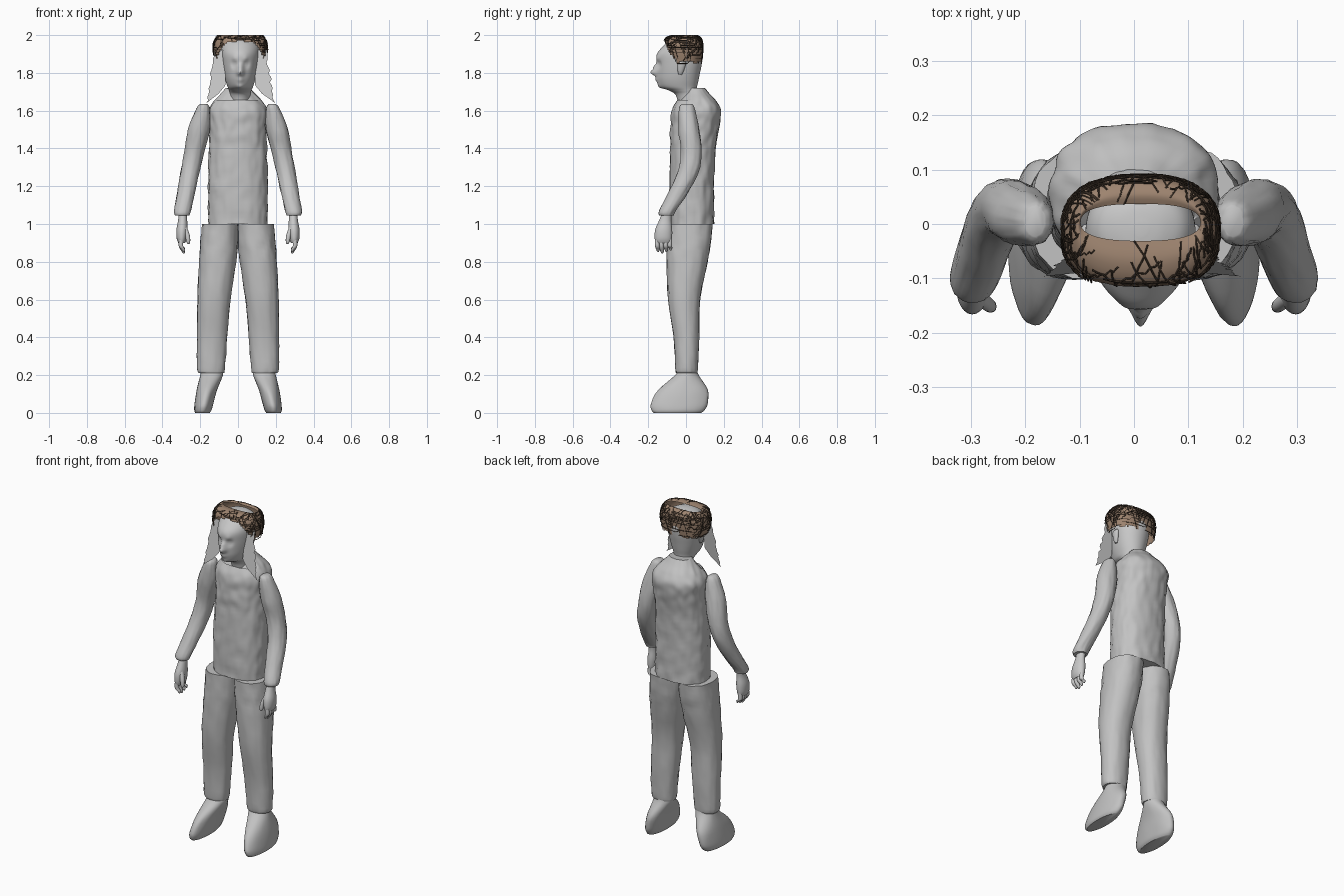
import bpy, bmesh, math, random
from mathutils import Vector, noise

random.seed(4)
cube = bpy.data.objects.get("Cube")
if cube:
    bpy.data.objects.remove(cube, do_unlink=True)


def material(name, red, green, blue):
    mat = bpy.data.materials.new(name)
    mat.use_nodes = True
    mat.diffuse_color = (red, green, blue, 1)
    shader = next(n for n in mat.node_tree.nodes if n.type == "BSDF_PRINCIPLED")
    shader.inputs["Base Color"].default_value = (red, green, blue, 1)
    shader.inputs["Roughness"].default_value = 0.8
    return mat


CLOTH = material("grey_cloth", 0.54, 0.54, 0.54)
SKIN = material("pale_grey_skin", 0.58, 0.58, 0.58)
VEIL = material("light_grey_veil", 0.6, 0.6, 0.6)
HAIR = material("brown_hair", 0.34, 0.23, 0.16)
STRAND = material("dark_brown_strands", 0.045, 0.03, 0.02)


def add_object(name, bm, mat, smooth=True):
    mesh = bpy.data.meshes.new(name)
    bm.to_mesh(mesh)
    bm.free()
    mesh.materials.append(mat)
    obj = bpy.data.objects.new(name, mesh)
    bpy.context.collection.objects.link(obj)
    if smooth:
        for other in bpy.context.view_layer.objects:
            other.select_set(False)
        obj.select_set(True)
        bpy.context.view_layer.objects.active = obj
        bpy.ops.object.shade_smooth_by_angle(angle=math.radians(50))
    return obj


def spline(rows, steps):
    """Smoothly fill in extra sections between the given ones."""
    rows = [Vector(r) for r in rows]
    padded = [rows[0]] + rows + [rows[-1]]
    result = []
    for a, b, c, d in zip(padded, padded[1:], padded[2:], padded[3:]):
        for k in range(steps):
            t = k / steps
            result.append(b + (c - a) * (t / 2) + (a * 2 - b * 5 + c * 4 - d) * (t * t / 2)
                          + (b * 3 - a - c * 3 + d) * (t ** 3 / 2))
    return result + [rows[-1]]


def oval(angle, power):
    c, s = math.cos(angle), math.sin(angle)
    return (math.copysign(abs(c) ** (2 / power), c), math.copysign(abs(s) ** (2 / power), s))


def loft(rows, side=1, sides=40, steps=4, power=2.0, crumple=0.0, taper=0.0):
    """Level rings, each row being height, centre x, centre y, half width, half depth."""
    bm = bmesh.new()
    rings = []
    for z, cx, cy, rx, ry in spline(rows, steps):
        ring = []
        for i in range(sides):
            u, v = oval(math.tau * i / sides, power)
            swell = 1 + crumple * noise.noise(Vector((u * 4, v * 4 + side, z * 18)))
            ring.append(bm.verts.new((side * cx + u * rx * swell * (1 + taper * v),
                                      cy + v * ry * swell, z)))
        rings.append(ring)
    for low, high in zip(rings, rings[1:]):
        for i in range(sides):
            j = (i + 1) % sides
            bm.faces.new((low[i], low[j], high[j], high[i]))
    bm.faces.new(rings[0])
    bm.faces.new(rings[-1])
    bmesh.ops.recalc_face_normals(bm, faces=bm.faces)
    return bm


# Shirt body with a sloping collar
shirt = loft([(1.0, 0, .03, .156, .118), (1.2, 0, .03, .157, .118), (1.4, 0, .037, .152, .12),
              (1.52, 0, .047, .15, .129), (1.6, 0, .055, .154, .13), (1.65, 0, .055, .128, .105),
              (1.69, 0, .052, .09, .072), (1.72, 0, .05, .064, .05)],
             sides=72, steps=8, power=2.3, crumple=0.05)
for vert in shirt.verts:
    if vert.co.z > 1.66 and vert.co.y < 0.03:
        vert.co.z -= 0.35 * (0.03 - vert.co.y)
add_object("shirt_body", shirt, CLOTH)

# Limbs, built once for each side
for label, side in (("left", 1), ("right", -1)):
    add_object(label + "_trouser_leg", loft(
        [(1.0, .095, .02, .095, .12), (.9, .099, .015, .1, .116), (.8, .108, .006, .098, .108),
         (.6, .127, -.01, .088, .085), (.4, .137, .002, .08, .068),
         (.24, .143, .003, .074, .06), (.21, .141, .003, .067, .055)],
        side, crumple=0.05, power=2.2), CLOTH)
    add_object(label + "_shoe", loft(
        [(.23, .138, .008, .055, .05), (.2, .14, .005, .06, .062), (.12, .165, -.016, .054, .132),
         (.05, .18, -.035, .05, .15), (.015, .186, -.042, .046, .14), (0, .188, -.045, .038, .125)],
        side, crumple=0.02), CLOTH)
    add_object(label + "_sleeve", loft(
        [(1.635, .182, .005, .018, .028), (1.61, .185, .005, .036, .042),
         (1.5, .207, .015, .058, .055), (1.38, .232, .028, .053, .055),
         (1.27, .255, .01, .05, .056), (1.16, .276, -.045, .047, .052),
         (1.07, .294, -.098, .044, .044), (1.045, .295, -.104, .038, .038)],
        side, crumple=0.07), CLOTH)
    add_object(label + "_palm", loft(
        [(1.06, .293, -.1, .022, .026), (1.02, .293, -.11, .024, .032), (.97, .296, -.118, .03, .045),
         (.925, .298, -.12, .027, .046), (.9, .298, -.12, .018, .04)], side, sides=24), SKIN)
    for n, finger in enumerate(("index", "middle", "ring", "little")):
        y = -0.152 + n * 0.022
        tip = 0.845 + 0.008 * abs(n - 1)
        add_object(label + "_" + finger + "_finger", loft(
            [(.93, .3, y, .011, .011), (.885, .302, y, .012, .012),
             (tip + .012, .29, y + .004, .01, .01), (tip, .287, y + .004, .004, .004)],
            side, sides=12), SKIN)
    add_object(label + "_thumb", loft(
        [(.985, .283, -.135, .012, .014), (.94, .268, -.148, .013, .013),
         (.905, .263, -.153, .01, .01), (.895, .262, -.154, .004, .004)], side, sides=12), SKIN)

# Head and neck, with the face pushed into shape
MID = 0.012
head = loft([(1.6, MID, .02, .052, .055), (1.68, MID, .002, .053, .055), (1.705, MID, -.015, .058, .072),
             (1.725, MID, -.037, .066, .095), (1.76, MID, -.042, .078, .108),
             (1.8, MID, -.04, .088, .114), (1.85, MID, -.036, .096, .12),
             (1.9, MID, -.033, .1, .121), (1.94, MID, -.022, .097, .1),
             (1.97, MID, -.014, .078, .074), (1.985, MID, -.01, .045, .045),
             (1.99, MID, -.01, .012, .012)], sides=96, steps=5, taper=0.14)


def push(x, y, z, radius, amount):
    centre = Vector((MID + x, y, z))
    for vert in head.verts:
        vert.co.y += amount * math.exp(-((vert.co - centre).length / radius) ** 2)


push(0, -.155, 1.803, .018, -.036)      # nose tip
push(0, -.155, 1.83, .016, -.016)       # nose bridge
push(0, -.15, 1.763, .018, -.01)        # lips
push(0, -.15, 1.765, .005, .004)        # mouth line
push(0, -.13, 1.728, .02, -.012)        # chin
for s in (-1, 1):
    push(s * .034, -.148, 1.846, .019, .014)    # eye socket
    push(s * .034, -.135, 1.846, .009, -.006)   # eyelid
    push(s * .03, -.15, 1.873, .016, -.005)     # brow
add_object("head", head, SKIN)
for label, s in (("left", 1), ("right", -1)):
    add_object(label + "_ear", loft(
        [(1.79, .09 + s * MID, -.03, .006, .008), (1.81, .094 + s * MID, -.028, .011, .016),
         (1.85, .101 + s * MID, -.022, .012, .022), (1.865, .098 + s * MID, -.02, .006, .012)],
        s, sides=16), SKIN)

# Hair shell: open over the crown and above the face
cap = spline([(1.85, MID, -.01, .13, .092), (1.91, MID, -.015, .141, .102),
              (1.955, MID, -.015, .14, .102), (1.985, MID, -.014, .128, .092),
              (2.0, MID, -.006, .116, .062), (1.995, MID, .003, .11, .034)], 4)


def cap_point(angle, level, scale=1.0):
    z, cx, cy, rx, ry = cap[max(0, min(len(cap) - 1, round(level)))]
    u, v = oval(angle, 2.5)
    return Vector((cx + u * rx * scale, cy + v * ry * scale, z))


def over_face(p):
    return p.y < -0.05 and p.z < 1.968 - 0.11 * (abs(p.x - MID) / 0.13) ** 4


bm = bmesh.new()
COLUMNS = 72
grid = [[bm.verts.new(cap_point(math.tau * i / COLUMNS, level)) for i in range(COLUMNS)]
        for level in range(len(cap))]
for low, high in zip(grid, grid[1:]):
    for i in range(COLUMNS):
        j = (i + 1) % COLUMNS
        corners = (low[i], low[j], high[j], high[i])
        middle = sum((v.co for v in corners), Vector()) / 4
        ragged = low is grid[0] and random.random() < 0.4
        if not over_face(middle) and not ragged:
            bm.faces.new(corners)
bmesh.ops.delete(bm, geom=[v for v in bm.verts if not v.link_faces], context="VERTS")
add_object("hair_shell", bm, HAIR)

# Loose dark strands criss-crossing the shell
curve = bpy.data.curves.new("hair_strands", "CURVE")
curve.dimensions = "3D"
curve.bevel_depth = 0.0018
curve.bevel_resolution = 0
for n in range(190):
    angle = random.uniform(0, math.tau)
    level = random.uniform(0, len(cap) - 8)
    turn, climb = random.choice(((0.02, 1), (-0.03, 1), (0.06, 0.5), (0.11, 0.1), (-0.11, 0.1)))
    path = [cap_point(angle + turn * k, level + climb * k, 1.015 + random.uniform(0, 0.025))
            for k in range(9)]
    path = [p for k, p in enumerate(path) if not over_face(p) and (k == 0 or p != path[k - 1])]
    if len(path) > 2:
        strand = curve.splines.new("POLY")
        strand.points.add(len(path) - 1)
        for point, p in zip(strand.points, path):
            point.co = (*p, 1)
curve.materials.append(STRAND)
bpy.context.collection.objects.link(bpy.data.objects.new("hair_strands", curve))

# Thin ragged veil hanging on both sides of the face
for label, s in (("left", 1), ("right", -1)):
    bm = bmesh.new()
    rungs = []
    for k in range(19):
        t = k / 18
        inner_z, outer_z = 1.92 - 0.23 * t, 1.92 - 0.28 * t
        outer = 0.135 + 0.045 * t + random.uniform(-0.007, 0.007)
        inner = 0.085 - 0.01 * t + (0.04 * (t - 0.8) / 0.2 if t > 0.8 else 0)
        rungs.append([bm.verts.new((MID + s * x, -0.06 - 0.13 * (1.92 - z), z))
                      for x, z in ((inner, inner_z), (outer, outer_z))])
    for top, bottom in zip(rungs, rungs[1:]):
        bm.faces.new((top[0], top[1], bottom[1], bottom[0]))
    add_object(label + "_veil", bm, VEIL, smooth=False)
